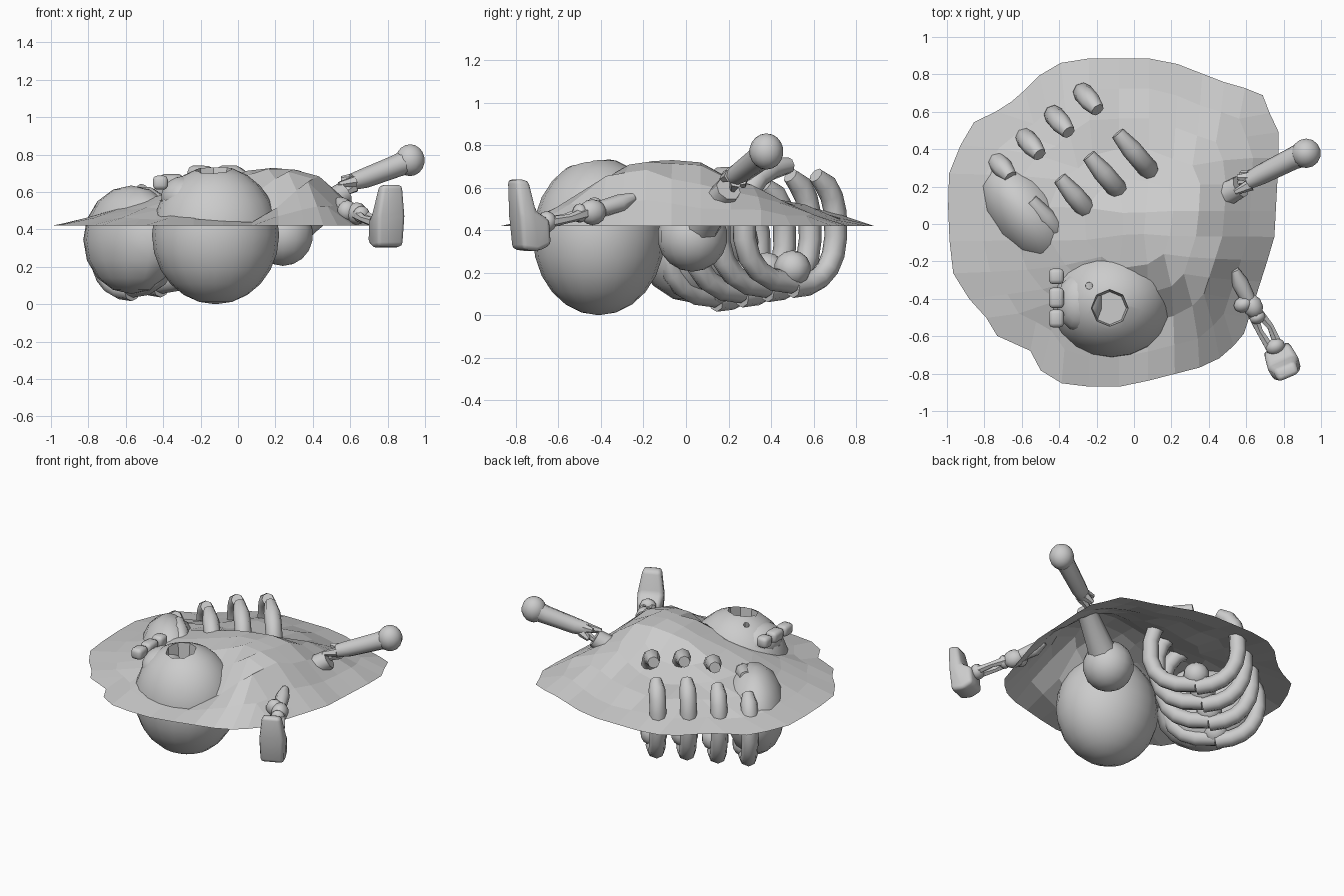
import bpy, bmesh, random
from math import sin, cos, pi, atan2, radians, exp, copysign
from mathutils import Vector, Matrix

if "Cube" in bpy.data.objects:
    bpy.data.objects.remove(bpy.data.objects["Cube"])

random.seed(4)


def finish(name, bm, smooth=True):
    bmesh.ops.recalc_face_normals(bm, faces=bm.faces[:])
    me = bpy.data.meshes.new(name)
    bm.to_mesh(me)
    bm.free()
    ob = bpy.data.objects.new(name, me)
    bpy.context.collection.objects.link(ob)
    if smooth:
        for o in bpy.context.selected_objects:
            o.select_set(False)
        ob.select_set(True)
        bpy.context.view_layer.objects.active = ob
        bpy.ops.object.shade_smooth_by_angle(angle=radians(58))
    return ob


def add_ball(bm, c, s, rz=0.0, seg=14, rings=9):
    m = Matrix.Translation(c) @ Matrix.Rotation(rz, 4, 'Z') @ Matrix.Diagonal((*s, 1))
    bmesh.ops.create_uvsphere(bm, u_segments=seg, v_segments=rings, radius=1, matrix=m)


def add_tube(bm, pts, radii, sides=8):
    pts = [Vector(p) for p in pts]
    loops = []
    for i, p in enumerate(pts):
        d = (pts[min(i + 1, len(pts) - 1)] - pts[max(i - 1, 0)]).normalized()
        a = d.cross(Vector((0.76, 0.65, 0.02))).normalized()
        if a.length < .5:
            a = d.orthogonal().normalized()
        b = d.cross(a)
        loops.append([bm.verts.new(p + radii[i] * (a * cos(2 * pi * k / sides) + b * sin(2 * pi * k / sides)))
                      for k in range(sides)])
    for l0, l1 in zip(loops, loops[1:]):
        for k in range(sides):
            n = (k + 1) % sides
            bm.faces.new((l0[k], l0[n], l1[n], l1[k]))
    bm.faces.new(loops[0])
    bm.faces.new(loops[-1])


# dirt mound: a square grid stretched to a ragged outline
outline = [(-.35, .885), (.14, .885), (.28, .84), (.42, .78), (.55, .735), (.68, .71), (.75, .53), (.78, .48),
           (.75, -.08), (.68, -.3), (.58, -.61), (.42, -.75), (-.05, -.87), (-.35, -.87), (-.49, -.8),
           (-.55, -.68), (-.75, -.59), (-.79, -.5), (-.9, -.38), (-.98, -.24), (-1, .24), (-.94, .4),
           (-.84, .57), (-.74, .6), (-.63, .67), (-.5, .8)]


def edge_radius(a):
    d = Vector((cos(a), sin(a)))
    for p, q in zip(outline, outline[1:] + outline[:1]):
        p, e = Vector(p), Vector(q) - Vector(p)
        den = d.x * e.y - d.y * e.x
        if abs(den) > 1e-9:
            t = (p.x * e.y - p.y * e.x) / den
            s = (p.x * d.y - p.y * d.x) / den
            if t > 0 and -1e-6 <= s <= 1 + 1e-6:
                return t
    return 0.85


def dent(x, y, cx, cy, depth, spread):
    return depth * exp(-((x - cx) ** 2 + (y - cy) ** 2) / spread)


bm = bmesh.new()
bmesh.ops.create_grid(bm, x_segments=11, y_segments=11, size=1)
for v in bm.verts:
    x, y = v.co.x, v.co.y
    t, a = max(abs(x), abs(y)), atan2(y, x)
    r = t * edge_radius(a)
    px, py = r * cos(a), r * sin(a)
    flat = 0.58 * max(0, cos(a + radians(30)))
    h = 0.0
    if t < 0.999:
        h = 0.305 * min(1, (1 - t) / (1 - flat)) ** 1.15 + random.uniform(-.012, .012)
        h -= dent(px, py, -.08, .28, .055, .05) + dent(px, py, .08, -.52, .15, .05) * min(1, 3 * (1 - t))
    v.co = (px, py, 0.42 + max(0, h))
finish("dirt_mound", bm, smooth=False)

# skull lying on its back, with eye socket and nose hole
bm = bmesh.new()
add_ball(bm, (-.12, -.41, .37), (.34, .31, .37), seg=20, rings=12)
skull = finish("skull", bm)
bm = bmesh.new()
add_ball(bm, (-.29, -.42, .57), (.125, .16, .115))
finish("upper_jaw", bm)
bm = bmesh.new()
for c, r, d in (((-.13, -.45, .72), .11, .24), ((-.24, -.33, .72), .022, .3)):
    bmesh.ops.create_cone(bm, cap_ends=True, segments=8, radius1=r * .8, radius2=r, depth=d,
                          matrix=Matrix.Translation(c))
cutter = finish("socket_cutter", bm, smooth=False)
cutter.hide_render = True
cutter.hide_set(True)
cut = skull.modifiers.new("sockets", 'BOOLEAN')
cut.operation, cut.object = 'DIFFERENCE', cutter

# teeth
bm = bmesh.new()
for y, s in ((-.28, .042), (-.395, .055), (-.505, .048)):
    m = Matrix.Translation((-.415, y, .65)) @ Matrix.Diagonal((.08, s * 2, .075, 1))
    bmesh.ops.create_cube(bm, size=1, matrix=m)
bmesh.ops.bevel(bm, geom=bm.edges[:], offset=.022, segments=2, profile=.5, affect='EDGES')
finish("teeth", bm)

# rib cage: open, slightly squared hoops strung along a spine
side = Vector((-.65, .76, 0))
spine = bmesh.new()
for i, (cz, rz) in enumerate(((.43, .275), (.42, .285), (.385, .275), (.34, .25))):
    c = Vector((-.1 - .155 * i, .5 - .12 * i, cz))
    bm = bmesh.new()
    for sgn, rad, end in ((-1, .30, 88), (1, .27, 62)):
        pts = []
        for k in range(10):
            a = radians(-90 + (end + 90) * k / 9)
            u, w = [copysign(abs(f) ** .82, f) for f in (cos(a), sin(a))]
            pts.append(c + side * sgn * rad * u + Vector((0, 0, rz * w - .02 * (sgn > 0))))
        add_tube(bm, pts, [.054] * 9 + [.038])
    finish("rib_pair_%d" % (i + 1), bm)
    add_ball(spine, (c.x, c.y, c.z - .21), (.09, .085, .085), radians(38), 10, 7)
finish("spine", spine)

# pelvis block at the end of the rib cage
bm = bmesh.new()
add_ball(bm, (-.57, .05, .345), (.2, .335, .29), radians(38), 12, 8)
finish("pelvis", bm)

# snapped thigh bone: buried half with large knob, raised half with small knob
bm = bmesh.new()
add_ball(bm, (.24, .03, .37), (.165, .165, .165))
add_tube(bm, [(.24, .03, .37), (.36, .09, .45), (.57, .2, .595)], [.12, .085, .062])
finish("buried_bone_half", bm)
bm = bmesh.new()
add_tube(bm, [(.61, .23, .655), (.68, .265, .675), (.85, .35, .74), (.92, .38, .77)], [.045, .054, .06, .07])
add_ball(bm, (.92, .378, .77), (.08, .08, .085))
for dx, dy, dz in ((-.05, .03, .03), (-.06, -.05, .0), (-.04, -.0, -.05), (-.03, .05, -.03)):
    add_tube(bm, [(.63 + dx * .1, .235 + dy * .5, .655 + dz * .5), (.60 + dx, .22 + dy, .64 + dz)], [.033, .015], 6)
finish("raised_bone_half", bm)

# lower leg: broken thigh stub, knee, twin shin bones, ankle
bm = bmesh.new()
add_tube(bm, [(.54, -.245, .555), (.565, -.31, .525), (.61, -.4, .5)], [.022, .045, .04])
for c, s in (((.585, -.43, .5), (.055, .045, .055)), ((.635, -.44, .485), (.055, .07, .06)),
             ((.66, -.5, .48), (.045, .035, .045)), ((.755, -.655, .44), (.055, .045, .05))):
    add_ball(bm, c, s, .4, 10, 7)
for o in (-1, 1):
    off = Vector((.9, .42, 0)) * .032 * o
    add_tube(bm, [Vector(p) + off * k for p, k in (((.65, -.48, .48), .5), ((.7, -.56, .455), 1),
                                                    ((.755, -.665, .435), .7))], [.03, .02, .028], 6)
finish("lower_leg", bm)

# upright foot: side profile extruded across its width
prof = [(-.1, .64), (-.03, .635), (0, .49), (.07, .45), (.08, .33), (.01, .3), (-.07, .31), (-.085, .47)]
bm = bmesh.new()
f = bm.faces.new([bm.verts.new((-.075, y, z)) for y, z in prof])
ext = bmesh.ops.extrude_face_region(bm, geom=[f])
bmesh.ops.translate(bm, verts=[g for g in ext['geom'] if isinstance(g, bmesh.types.BMVert)], vec=(.15, 0, 0))
bmesh.ops.recalc_face_normals(bm, faces=bm.faces[:])
for v in bm.verts:
    v.co.x *= 0.8 if v.co.z > .6 else 1.08 if v.co.z > .46 else 1
bmesh.ops.bevel(bm, geom=bm.edges[:], offset=.022, segments=2, profile=.5, affect='EDGES')
bmesh.ops.transform(bm, verts=bm.verts[:], matrix=Matrix.Translation((.79, -.73, 0)) @ Matrix.Rotation(.4, 4, 'Z'))
finish("foot", bm)
